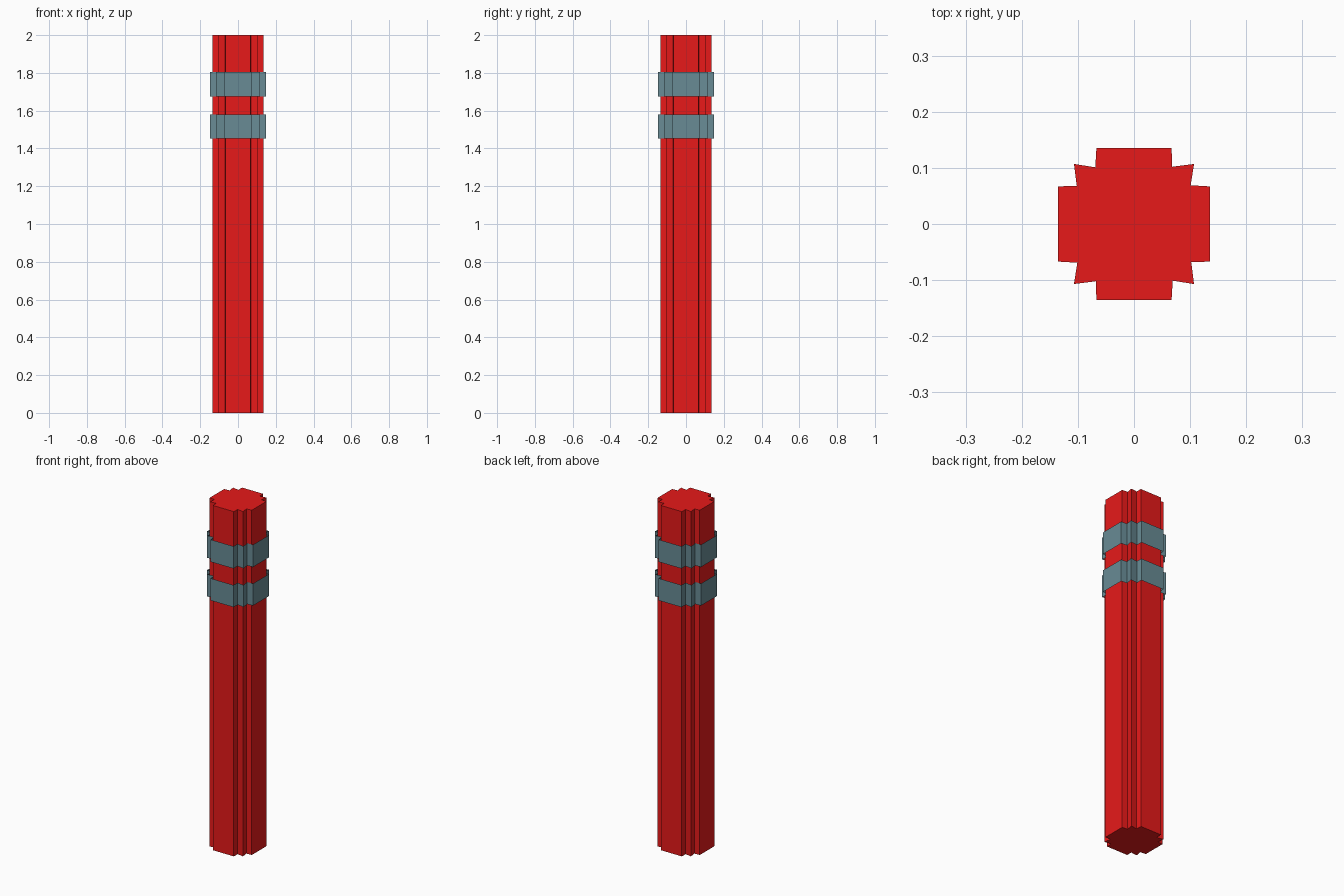
import bpy, bmesh

if "Cube" in bpy.data.objects:
    bpy.data.objects.remove(bpy.data.objects["Cube"])

# One quarter of the notched post outline, repeated four times by rotation
QUARTER = [(0.135, -0.067), (0.135, 0.067), (0.101, 0.069), (0.107, 0.107), (0.068, 0.102)]


def outline(scale):
    pts = []
    quarter = [(x * scale, y * scale) for x, y in QUARTER]
    for _ in range(4):
        pts += quarter
        quarter = [(-y, x) for x, y in quarter]
    return pts


def material(name, color):
    mat = bpy.data.materials.new(name)
    mat.diffuse_color = (*color, 1)
    mat.use_nodes = True
    mat.node_tree.nodes["Principled BSDF"].inputs["Base Color"].default_value = mat.diffuse_color
    return mat


def extrude_outline(name, scale, z0, z1, capped, mat):
    bm = bmesh.new()
    pts = outline(scale)
    low = [bm.verts.new((x, y, z0)) for x, y in pts]
    high = [bm.verts.new((x, y, z1)) for x, y in pts]
    n = len(pts)
    for i in range(n):
        j = (i + 1) % n
        bm.faces.new((low[i], low[j], high[j], high[i]))
    if capped:
        bm.faces.new(high)
        bm.faces.new(low[::-1])
    mesh = bpy.data.meshes.new(name)
    bm.to_mesh(mesh)
    bm.free()
    mesh.materials.append(mat)
    obj = bpy.data.objects.new(name, mesh)
    bpy.context.collection.objects.link(obj)
    return obj


red = material("red_paint", (0.8, 0.01, 0.01))
steel = material("blue_grey_band", (0.14, 0.26, 0.30))

# Post
extrude_outline("post", 1.0, 0.0, 2.0, True, red)

# Open sleeve bands around the upper post
for name, z0, z1 in (("lower_band", 1.452, 1.58), ("upper_band", 1.676, 1.805)):
    extrude_outline(name, 1.09, z0, z1, False, steel)
